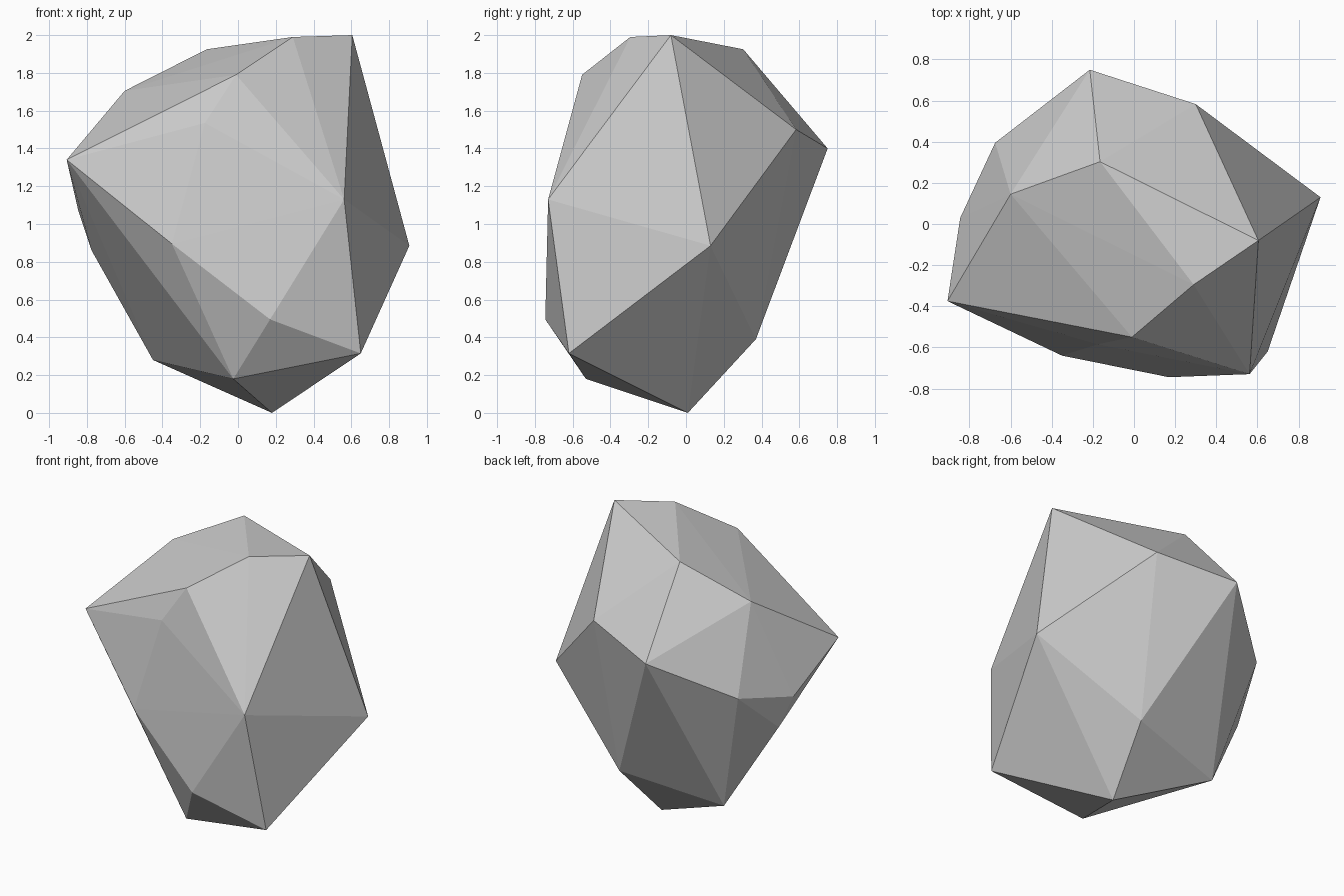
import bpy
import bmesh

# Remove the default cube
default_cube = bpy.data.objects.get("Cube")
if default_cube:
    bpy.data.objects.remove(default_cube, do_unlink=True)


def make_material(name, color):
    material = bpy.data.materials.new(name)
    material.use_nodes = True
    material.diffuse_color = color
    shader = material.node_tree.nodes["Principled BSDF"]
    shader.inputs["Base Color"].default_value = color
    shader.inputs["Roughness"].default_value = 0.9
    return material


def make_faceted_stone(name, corners, material):
    """Wrap flat facets around the corner points of a convex stone."""
    bm = bmesh.new()
    for corner in corners:
        bm.verts.new(corner)
    bmesh.ops.convex_hull(bm, input=bm.verts[:])
    bmesh.ops.recalc_face_normals(bm, faces=bm.faces[:])
    for face in bm.faces:
        face.smooth = False
    mesh = bpy.data.meshes.new(name)
    bm.to_mesh(mesh)
    bm.free()
    mesh.materials.append(material)
    stone = bpy.data.objects.new(name, mesh)
    bpy.context.collection.objects.link(stone)
    return stone


# Crown: the upper rim of the boulder
crown = [
    (.605, -.08, 2), (.29, -.295, 1.99), (-.01, -.55, 1.79),
    (-.6, .145, 1.705), (-.165, .303, 1.925),
]
# Girth: the widest corners around the middle
girth = [
    (-.907, -.375, 1.34), (-.175, -.585, 1.535), (.562, -.73, 1.13),
    (.907, .13, .885), (.3, .583, 1.5), (-.215, .75, 1.4),
    (-.675, .395, 1.145), (-.845, .03, 1.068), (-.775, .092, .86),
    (-.35, -.64, .895),
]
# Base: corners tapering to the point it stands on
base = [
    (.17, -.745, .495), (.65, -.62, .315), (-.025, -.53, .18),
    (-.45, .227, .28), (.252, .37, .39), (.18, .01, 0),
]

stone_grey = make_material("stone grey", (.6, .6, .6, 1))
make_faceted_stone("boulder", crown + girth + base, stone_grey)
